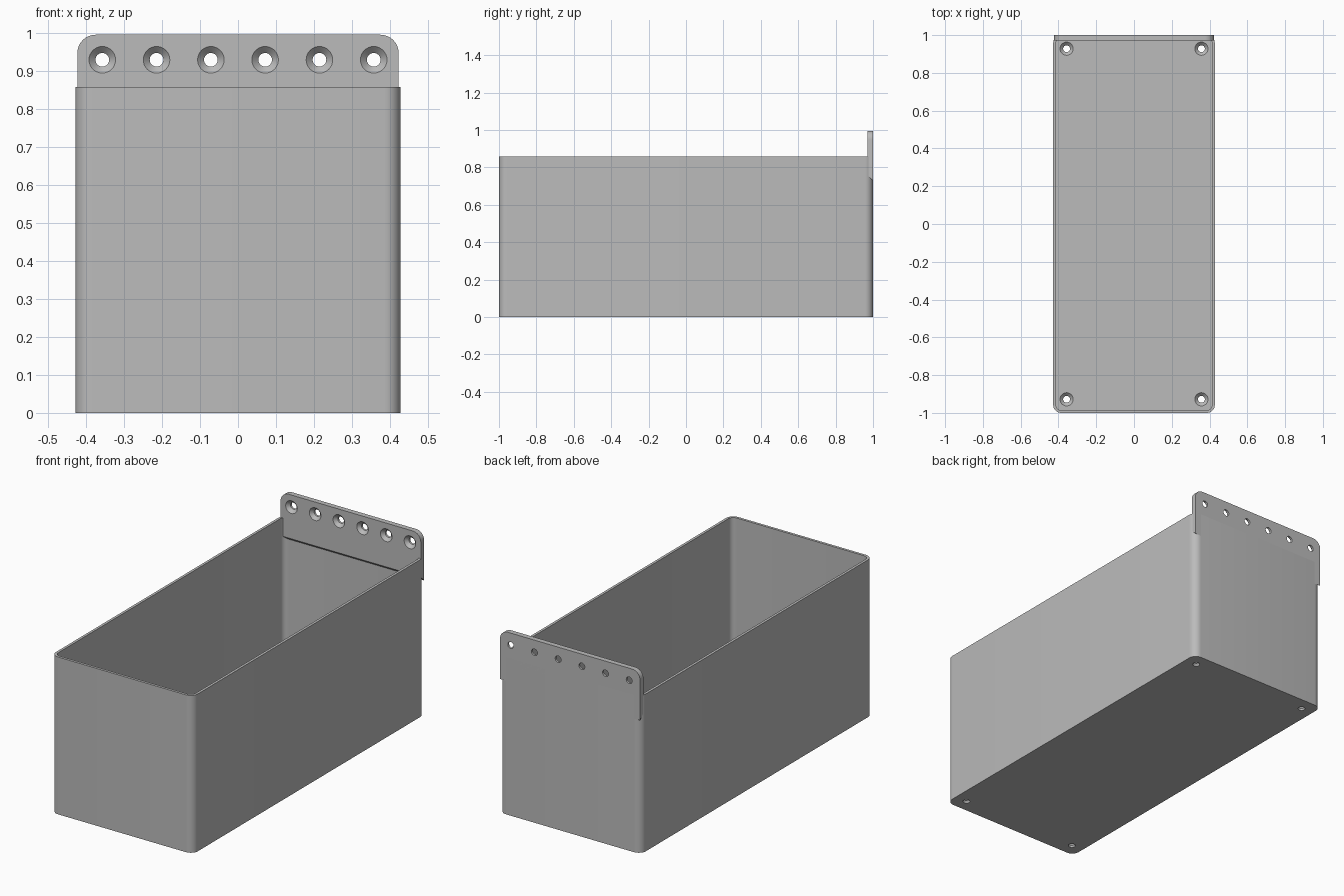
import bpy, bmesh
from math import sin, cos, pi, radians

if "Cube" in bpy.data.objects:
    bpy.data.objects.remove(bpy.data.objects["Cube"])

WALL = 0.0143           # wall thickness
THICK = 2 * WALL        # hanger plate and floor thickness
HEIGHT = 0.858
HALF_X, HALF_Y = 0.428, 1.0

grey = bpy.data.materials.new("plain grey")
grey.use_nodes = True
grey.diffuse_color = (0.5, 0.5, 0.5, 1)
grey.node_tree.nodes["Principled BSDF"].inputs["Base Color"].default_value = grey.diffuse_color


def loft(bm, loops):
    """Bridge equal-length loops of points and cap both ends."""
    rings = [[bm.verts.new(p) for p in loop] for loop in loops]
    for a, b in zip(rings, rings[1:]):
        n = len(a)
        for i in range(n):
            j = (i + 1) % n
            bm.faces.new((a[i], a[j], b[j], b[i]))
    bm.faces.new(rings[0])
    bm.faces.new(rings[-1])


def finish(name, bm):
    bmesh.ops.recalc_face_normals(bm, faces=bm.faces[:])
    mesh = bpy.data.meshes.new(name)
    bm.to_mesh(mesh)
    bm.free()
    mesh.materials.append(grey)
    ob = bpy.data.objects.new(name, mesh)
    bpy.context.collection.objects.link(ob)
    return ob


def rounded_corner(cx, cy, r, start, steps=8):
    angles = [start + pi / 2 * i / steps for i in range(steps + 1)]
    return [(cx + r * cos(a), cy + r * sin(a)) for a in angles]


def rounded_rect(hx, hy, r, z):
    pts = []
    for k, (sx, sy) in enumerate([(1, 1), (-1, 1), (-1, -1), (1, -1)]):
        pts += rounded_corner(sx * (hx - r), sy * (hy - r), r, k * pi / 2)
    return [(x, y, z) for x, y in pts]


def screw_holes(name, centres, place):
    """Countersunk hole cutters; place(u, v, depth) maps to space."""
    profile = [(0.037, -0.002), (0.035, 0), (0.018, 0.017), (0.018, 0.05)]
    bm = bmesh.new()
    for u, v in centres:
        loft(bm, [[place(u + r * cos(i * pi / 16), v + r * sin(i * pi / 16), d)
                   for i in range(32)] for r, d in profile])
    ob = finish(name, bm)
    ob.hide_render = True
    return ob


def cut_and_smooth(ob, cutter):
    mod = ob.modifiers.new("screw holes", "BOOLEAN")
    mod.operation = "DIFFERENCE"
    mod.solver = "EXACT"
    mod.object = cutter
    bpy.ops.object.select_all(action="DESELECT")
    ob.select_set(True)
    bpy.context.view_layer.objects.active = ob
    bpy.ops.object.modifier_apply(modifier=mod.name)
    bpy.data.objects.remove(cutter)
    bpy.ops.object.shade_smooth_by_angle(angle=radians(30))


# Open tray: outer shell up, over the rim, and down to the floor
bm = bmesh.new()
inner = (HALF_X - WALL, HALF_Y - WALL, 0.029)
loft(bm, [rounded_rect(HALF_X, HALF_Y, 0.043, 0),
          rounded_rect(HALF_X, HALF_Y, 0.043, HEIGHT),
          rounded_rect(*inner, HEIGHT),
          rounded_rect(*inner, THICK)])
tray = finish("tray", bm)
corners = [(sx * 0.357, sy * 0.928) for sx in (-1, 1) for sy in (-1, 1)]
cut_and_smooth(tray, screw_holes("floor_hole_cutter", corners,
                                 lambda u, v, d: (u, v, THICK - d)))


# Hanger plate: rounded top corners and a sloping underside
def plate_outline(y, bottom, hx=0.423, top=0.996, r=0.048):
    pts = [(hx, bottom)]
    pts += rounded_corner(hx - r, top - r, r, 0)
    pts += rounded_corner(r - hx, top - r, r, pi / 2)
    pts.append((-hx, bottom))
    return [(x, y, z) for x, z in pts]


bm = bmesh.new()
FRONT = HALF_Y - THICK
loft(bm, [plate_outline(FRONT, 0.757), plate_outline(HALF_Y, 0.757 - THICK)])
plate = finish("hanger_plate", bm)
row = [((i - 2.5) * 0.143, 0.93) for i in range(6)]
cut_and_smooth(plate, screw_holes("plate_hole_cutter", row,
                                  lambda u, v, d: (u, FRONT + d, v)))
